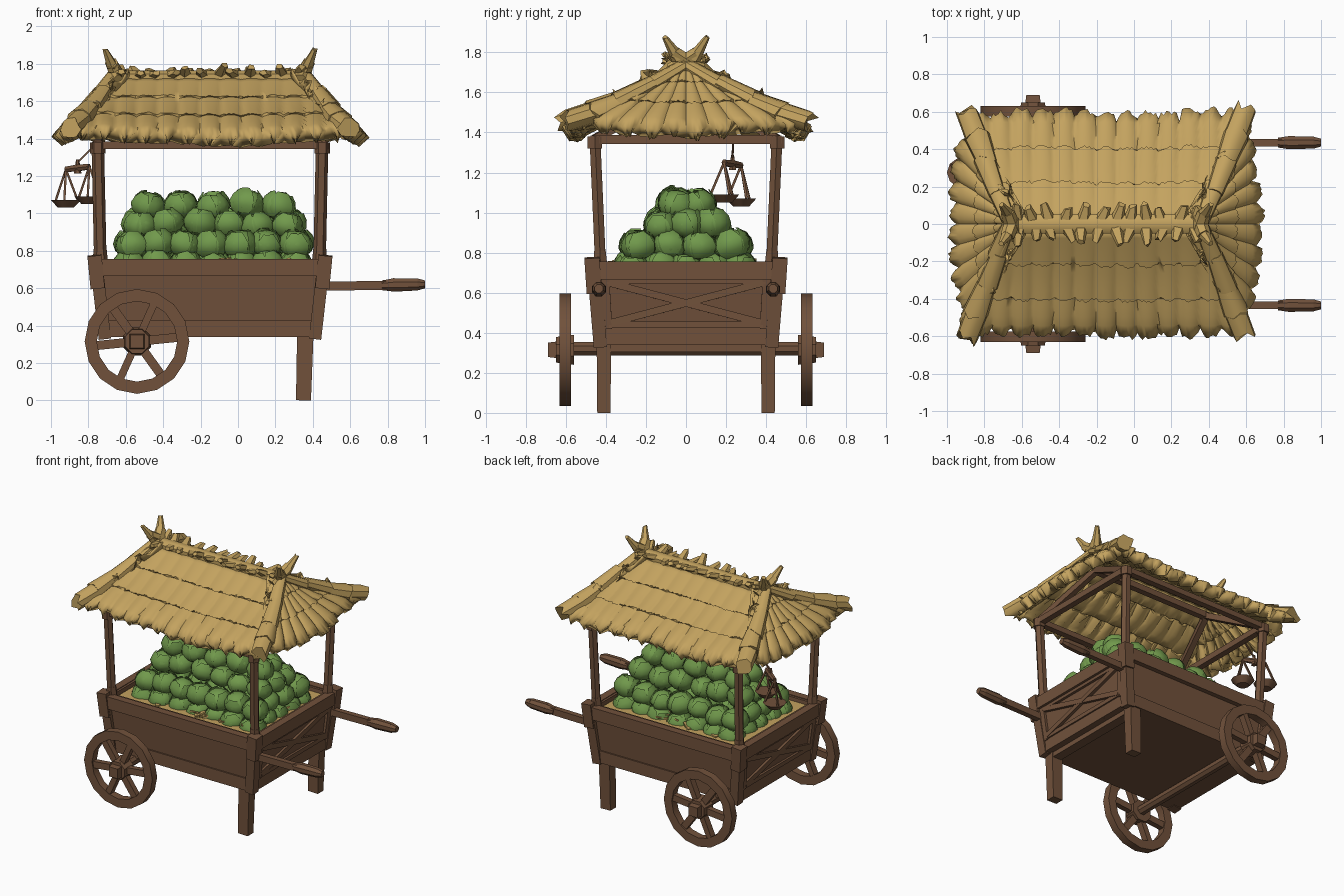
import bpy, bmesh, random
from math import pi, sin, cos, radians
from mathutils import Vector as V, Matrix

random.seed(4)
if "Cube" in bpy.data.objects:
    bpy.data.objects.remove(bpy.data.objects["Cube"])


def material(name, rgb):
    m = bpy.data.materials.new(name)
    m.use_nodes = True
    m.diffuse_color = (*rgb, 1)
    m.node_tree.nodes["Principled BSDF"].inputs["Base Color"].default_value = (*rgb, 1)
    return m


WOOD = material("brown wood", (.165, .083, .044))
STRAW = material("straw", (.55, .365, .115))
GREEN = material("leaf green", (.165, .32, .072))


def finish(name, bm, mat, angle=30):
    me = bpy.data.meshes.new(name)
    bm.to_mesh(me)
    bm.free()
    me.materials.append(mat)
    ob = bpy.data.objects.new(name, me)
    bpy.context.collection.objects.link(ob)
    if angle:
        bpy.ops.object.select_all(action='DESELECT')
        ob.select_set(True)
        bpy.context.view_layer.objects.active = ob
        bpy.ops.object.shade_smooth_by_angle(angle=radians(angle))
    return ob


def bar(bm, p0, p1, w, d, sides=4, taper=1, ragged=0):
    """Prism from p0 to p1, half sizes w (sideways) and d (upwards)."""
    p0, p1 = V(p0), V(p1)
    z = (p1 - p0).normalized()
    up = V((0, 0, 1)) if abs(z.z) < .9 else V((0, 1, 0))
    x = up.cross(z).normalized()
    m = Matrix((x, z.cross(x), z)).transposed().to_4x4()
    m.translation = (p0 + p1) / 2
    k = 1 / cos(pi / sides)
    m = m @ Matrix.Diagonal((w, d, (p1 - p0).length, 1)) @ Matrix.Rotation(pi / sides, 4, 'Z')
    vs = bmesh.ops.create_cone(bm, cap_ends=True, segments=sides, radius1=k,
                               radius2=k * taper, depth=1, matrix=m)["verts"]
    if ragged:
        for v in vs:
            if (v.co - p1).dot(z) > -.01:
                v.co += z * random.uniform(-ragged, ragged)


def mix(a, b, t):
    return a + (b - a) * t


# Tapered tub
XC, Z0, Z1 = -.15, .34, .75


def tub(sx, sy, z, out=0):
    t = (z - Z0) / (Z1 - Z0)
    return V((XC + sx * (mix(.575, .615, t) + out), sy * (mix(.44, .468, t) + out), z))


CORNERS = [(-1, -1), (1, -1), (1, 1), (-1, 1)]
bm = bmesh.new()
rings = [[bm.verts.new(tub(sx, sy, z, o)) for sx, sy in CORNERS]
         for z, o in ((Z0, 0), (Z1, 0), (Z1, -.045), (.7, -.045))]
for a, b in zip(rings, rings[1:]):
    for i in range(4):
        j = (i + 1) % 4
        bm.faces.new((a[i], a[j], b[j], b[i]))
bm.faces.new(rings[0][::-1])
bm.faces.new(rings[-1])
finish("cart_tub", bm, WOOD, 0)

# Rails, corner timbers and corner caps
bm = bmesh.new()
for i, (sx, sy) in enumerate(CORNERS):
    nx, ny = CORNERS[(i + 1) % 4]
    for z, w, d in ((.71, .028, .045), (.385, .01, .045)):
        bar(bm, tub(sx, sy, z, .003), tub(nx, ny, z, .003), w, d)
    bar(bm, tub(sx, sy, .33, -.012), tub(sx, sy, .77, -.005), .033, .033)
    bar(bm, tub(sx, sy, .6, 0), tub(sx, sy, .775, 0), .038, .038)
finish("tub_frame", bm, WOOD, 0)

# Crossed braces, uprights and ledges on both ends
bm = bmesh.new()
for sx in (-1, 1):
    for sy in (-1, 1):
        bar(bm, tub(sx, -sy * .82, .45, .008), tub(sx, sy * .82, .65, .008), .012, .018)
        bar(bm, tub(sx, sy * .86, .42, .006), tub(sx, sy * .86, .67, .006), .012, .02)
    bar(bm, tub(sx, -.85, .44, .006), tub(sx, .85, .44, .006), .012, .015)
    bar(bm, tub(sx, -.85, .655, .006), tub(sx, .85, .655, .006), .012, .012)
finish("end_braces", bm, WOOD, 0)

# Push handles with grips
bm = bmesh.new()
for s in (-1, 1):
    y = s * .435
    bar(bm, (.4, y, .61), (.8, y, .615), .02, .024)
    bar(bm, (.77, y, .615), (.83, y, .617), .026, .026, 8, 1.35)
    bar(bm, (.83, y, .617), (.96, y, .62), .035, .036, 8, .9)
    bar(bm, (.96, y, .62), (1, y, .62), .032, .032, 8, .65)
finish("push_handles", bm, WOOD)

# Front legs and bottom cross beam
bm = bmesh.new()
for s in (-1, 1):
    bar(bm, (.35, s * .41, 0), (.36, s * .41, .36), .04, .033, 4, 1.1)
bar(bm, (.36, -.44, .325), (.36, .44, .325), .035, .02)
finish("legs", bm, WOOD, 0)

# Wheels on one axle
WX, WZ, R = -.54, .315, .28
bm = bmesh.new()
bar(bm, (WX, -.66, WZ + .005), (WX, .66, WZ + .005), .033, .033, 8)
finish("axle", bm, WOOD)
for side, s in (("right", -1), ("left", 1)):
    bm = bmesh.new()
    n = 16
    loops = []
    for i in range(n):
        a = 2 * pi * i / n
        loops.append([bm.verts.new((WX + r * cos(a), s * y, WZ + r * sin(a)))
                      for r, y in ((R, .575), (R, .632), (.215, .632), (.215, .575))])
    for i in range(n):
        a, b = loops[i], loops[(i + 1) % n]
        for k in range(4):
            bm.faces.new((a[k], b[k], b[(k + 1) % 4], a[(k + 1) % 4]))
    for i in range(6):
        a = i * pi / 3 + .1
        bar(bm, (WX, s * .603, WZ), (WX + .23 * cos(a), s * .603, WZ + .23 * sin(a)), .02, .024)
    bar(bm, (WX, s * .56, WZ), (WX, s * .65, WZ), .075, .075, 8, .85)
    bar(bm, (WX, s * .64, WZ), (WX, s * .69, WZ), .042, .042, 4, .85)
    bmesh.ops.recalc_face_normals(bm, faces=bm.faces)
    finish(side + "_wheel", bm, WOOD)

# Canopy posts with collars
bm = bmesh.new()
for sx, sy in CORNERS:
    foot = V((XC + sx * .585, sy * .425, .7))
    top = V((XC + sx * .6, sy * .455, 1.38))
    bar(bm, foot, top, .029, .027, 6)
    bar(bm, top - V((0, 0, .06)), top, .036, .036, 6)
    bar(bm, foot, mix(foot, top, .16), .038, .036, 6, .8)
finish("canopy_posts", bm, WOOD)

# Canopy beams and rafters
bm = bmesh.new()
for s in (-1, 1):
    bar(bm, (XC - .63, s * .455, 1.365), (XC + .63, s * .455, 1.365), .022, .02)
    bar(bm, (XC + s * .6, -.47, 1.365), (XC + s * .6, .47, 1.365), .022, .022)
    for sy in (-1, 1):
        bar(bm, (XC + s * .6, sy * .455, 1.37), (XC + s * .48, 0, 1.61), .02, .02)
bar(bm, (XC - .5, 0, 1.61), (XC + .5, 0, 1.61), .022, .022)
finish("canopy_frame", bm, WOOD, 0)


# Thatched slopes: bundles side by side, in three overlapping layers with a drooping edge
def slope(name, r0, r1, e0, e1, n, bulge, sag, puff, straight):
    r0, r1, e0, e1, bulge = map(V, (r0, r1, e0, e1, bulge))
    edge = e1 - e0
    nrm = edge.cross((r0 + r1) / 2 - (e0 + e1) / 2).normalized()
    nrm *= 1 if nrm.z > 0 else -1
    down = ((e0 + e1) - (r0 + r1)).normalized()
    bm = bmesh.new()
    per, steps = 8, 4
    rows = []
    ends = [random.uniform(-.015, .015) for _ in range(n + 1)]
    for layer in range(3):
        for k in range(steps + 1):
            f = k / steps
            v = (layer + f) / 3
            row = []
            for c in range(n * per + 1):
                u = c / (n * per)
                p = mix(mix(r0, r1, u), mix(e0, e1, u), v)
                t = (p - e0).dot(edge) / edge.length_squared if straight else u
                hump = abs(sin(pi * n * t)) ** .6
                p += bulge * (4 * u * (1 - u) * v * v)
                p.z -= sag * sin(pi * v) + .025 * v ** 12
                p += nrm * (.012 * f + puff * hump * (.2 + .8 * v) - .008)
                if k == steps:
                    amount = 1 if layer == 2 else .5
                    p += down * amount * (ends[min(n, int(t * n))] + .03 * hump - .015 + random.uniform(-.016, .016))
                row.append(bm.verts.new(p))
            rows.append(row)
    for a, b in zip(rows, rows[1:]):
        for i in range(len(a) - 1):
            bm.faces.new((a[i], a[i + 1], b[i + 1], b[i]))
    bm.normal_update()
    if sum(f.normal.dot(nrm) for f in bm.faces) < 0:
        bmesh.ops.reverse_faces(bm, faces=bm.faces)
    ob = finish(name, bm, STRAW, 50)
    mod = ob.modifiers.new("thickness", 'SOLIDIFY')
    mod.thickness = .075
    mod.offset = -1


for name, s in (("front", -1), ("back", 1)):
    slope(name + "_thatch", (XC - .52, s * .03, 1.735), (XC + .52, s * .03, 1.735),
          (XC - .73, s * .58, 1.457), (XC + .73, s * .58, 1.457), 13, (0, 0, -.025), .025, .026, True)
for name, s in (("right", -1), ("left", 1)):
    slope(name + "_end_thatch", (XC + s * .5, -.03, 1.76), (XC + s * .5, .03, 1.76),
          (XC + s * .725, -.58, 1.485), (XC + s * .725, .58, 1.485), 10, (s * .085, 0, -.04), .012, .02, False)

# Hip bundles in overlapping ragged lengths, thicker towards the eaves
bm = bmesh.new()
for sx, sy in CORNERS:
    path = [V((XC + sx * a, sy * b, z)) for a, b, z in
            ((.51, .0, 1.74), (.575, .16, 1.645), (.635, .32, 1.56), (.69, .46, 1.5), (.74, .59, 1.46))]
    for i, (a, b) in enumerate(zip(path, path[1:])):
        size = .032 + .007 * i
        wobble = V([random.uniform(-.008, .008) for _ in range(3)])
        bar(bm, a + wobble, b + (b - a) * .12 + wobble, size * 1.1, size, 9,
            .95 if i == 3 else 1.3, .035 if i == 3 else .02)
finish("hip_bundles", bm, STRAW, 40)

# Ridge roll, tufts and crossed horns
bm = bmesh.new()
bar(bm, (XC - .53, 0, 1.73), (XC + .53, 0, 1.73), .05, .035, 8)
for i in range(12):
    for s in (-1, 1):
        x = XC + (i - 5.5) * .085 + random.uniform(-.015, .015)
        tip = (x + random.uniform(-.035, .035), s * random.uniform(.08, .11), random.uniform(1.745, 1.79))
        bar(bm, (x, s * .01, 1.735), tip, .034, .024, 5, .5, .016)
for sx, sy in CORNERS:
    x = XC + sx * .5
    bar(bm, (x - sx * .02, -sy * .07, 1.71), (x + sx * .025, sy * .06, 1.80), .04, .036, 6, .8, .01)
    bar(bm, (x + sx * .015, sy * .04, 1.77), (x + sx * .06, sy * .105, 1.875), .032, .03, 6, .4, .008)
finish("ridge_tufts", bm, STRAW, 40)

# Straw bedding with loose tufts along the rim
bm = bmesh.new()
bar(bm, (XC - .56, 0, .715), (XC + .56, 0, .715), .415, .012)
for _ in range(90):
    p = V((XC + random.uniform(-.5, .5), random.uniform(-.36, .36), .728))
    a = random.uniform(0, 2 * pi)
    bar(bm, p, p + V((.07 * cos(a), .07 * sin(a), random.uniform(.005, .045))), .024, .008, 4, .5)
finish("straw_bedding", bm, STRAW, 0)


# Cabbages: lumpy ball with wrapped leaves whose tips curl outwards
def cabbage(bm, c, r):
    spin = Matrix.Rotation(random.uniform(0, 6), 4, 'Z') @ Matrix.Rotation(random.uniform(-.4, .4), 4, 'X')
    m = Matrix.Translation(c) @ spin @ Matrix.Diagonal((r, r, r * .8, 1))
    for v in bmesh.ops.create_uvsphere(bm, u_segments=10, v_segments=7, radius=1)["verts"]:
        v.co = m @ (v.co * random.uniform(.97, 1.03))
    for k in range(4):
        a0 = k * pi / 2 + random.uniform(-.2, .2)
        grid = []
        for j in range(5):
            el = mix(-1.0, 1.0, j / 4)
            wide = .85 * (1 - .4 * (j / 4) ** 3)
            rad = 1.03 + .1 * (j == 4)
            grid.append([bm.verts.new(m @ (V((cos(a0 + u * wide) * cos(el), sin(a0 + u * wide) * cos(el), sin(el)))
                         * (rad + .03 * abs(u) + random.uniform(-.02, .02)))) for u in (-1, -.4, .4, 1)])
        for g, h in zip(grid, grid[1:]):
            for i in range(3):
                bm.faces.new((g[i], g[i + 1], h[i + 1], h[i]))


bm = bmesh.new()
for z, nx, hx, ny, hy in ((.725, 7, .44, 5, .27), (.83, 7, .435, 4, .235), (.94, 6, .40, 3, .12), (1.04, 5, .35, 2, .055)):
    for i in range(nx):
        for j in range(ny):
            jit = V([random.uniform(-.012, .012) for _ in range(3)])
            cabbage(bm, V((XC + .02 + mix(-hx, hx, i / (nx - 1)), mix(-hy, hy, j / (ny - 1)), z)) + jit,
                    random.uniform(.084, .094))
finish("cabbage_pile", bm, GREEN, 55)

# Hanging scale: tilted beam on a cord with two pans
bm = bmesh.new()
low, high = V((-.92, .275, 1.235)), V((-.795, .19, 1.25))
mid = (low + high) / 2
bar(bm, low, mid, .013, .014, 6, 1.3)
bar(bm, high, mid, .013, .014, 6, 1.3)
bar(bm, mid - V((0, 0, .03)), mid + V((0, 0, .045)), .018, .018, 6, .4)
bar(bm, mid + V((0, 0, .03)), (-.77, .235, 1.36), .005, .005)
for end, drop in ((low, .165), (high, .16)):
    rim = end - V((0, 0, drop))
    for k in range(3):
        a = k * 2 * pi / 3 + .4
        bar(bm, end, rim + V((.068 * cos(a), .068 * sin(a), 0)), .006, .006)
    bar(bm, rim - V((0, 0, .04)), rim, .04, .04, 10, 1.9)
finish("hanging_scale", bm, WOOD)
